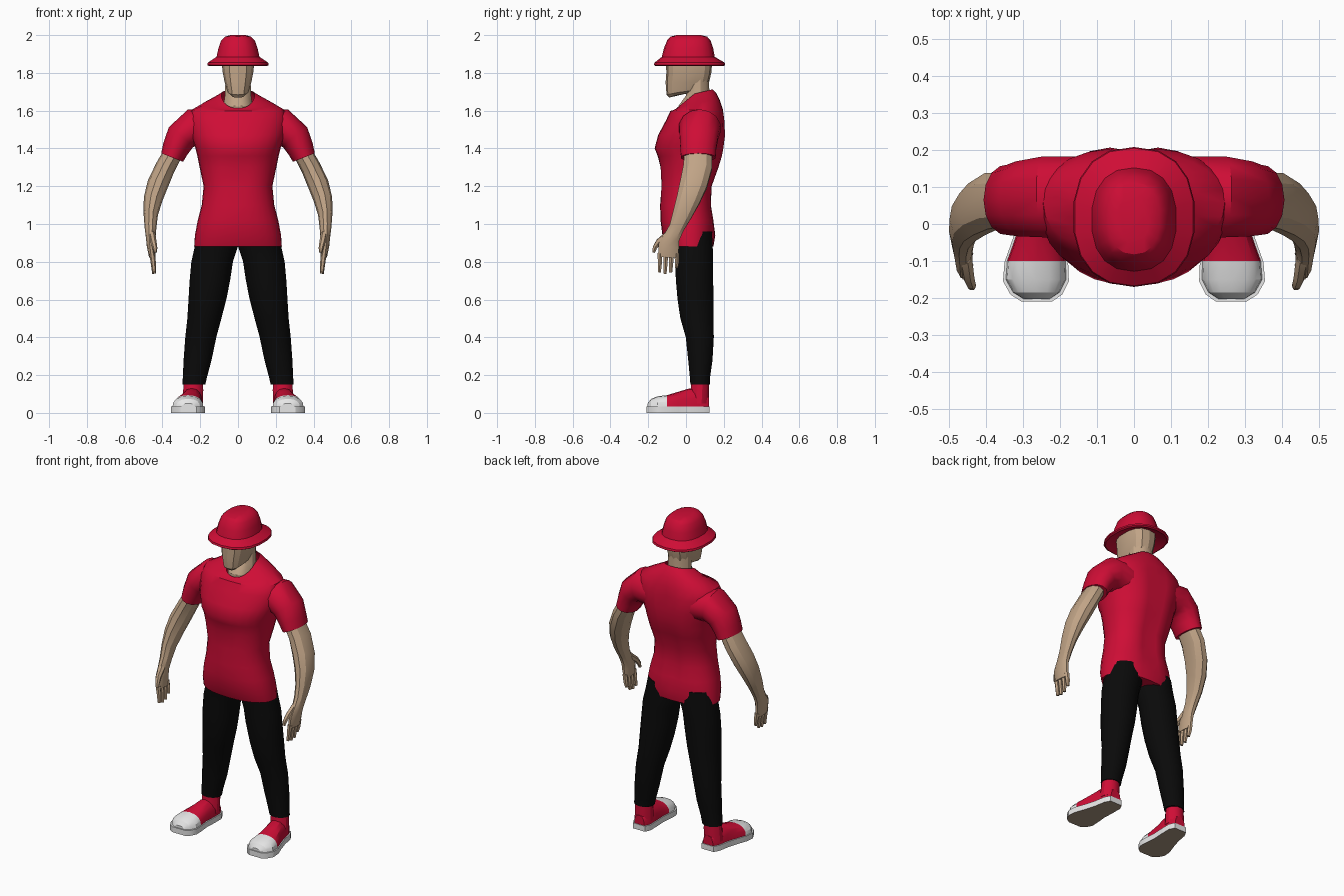
import bpy, bmesh, math
from mathutils import Vector


def material(name, rgb):
    m = bpy.data.materials.new(name)
    m.diffuse_color = (*rgb, 1)
    return m


RED = material("red cloth", (0.62, 0.004, 0.036))
BLACK = material("black cloth", (0.003, 0.003, 0.003))
SKIN = material("skin", (0.53, 0.37, 0.24))
WHITE = material("white rubber", (0.8, 0.8, 0.8))
TAN = material("sole tan", (0.40, 0.30, 0.22))


def loft(name, rings, mats, angle=30, rule=None, cap=(True, True), closed=True):
    """Skin a list of equal-length rings; rule picks the material of a face."""
    bm = bmesh.new()
    vs = [[bm.verts.new(p) for p in r] for r in rings]
    n = len(vs[0])
    for a, b in zip(vs, vs[1:]):
        for i in range(n if closed else n - 1):
            j = (i + 1) % n
            bm.faces.new((a[i], a[j], b[j], b[i]))
    if cap[0]:
        bm.faces.new(vs[0][::-1])
    if cap[1]:
        bm.faces.new(vs[-1])
    bmesh.ops.recalc_face_normals(bm, faces=bm.faces)
    if rule:
        for f in bm.faces:
            f.material_index = rule(f)
    me = bpy.data.meshes.new(name)
    bm.to_mesh(me)
    bm.free()
    for m in mats:
        me.materials.append(m)
    ob = bpy.data.objects.new(name, me)
    bpy.context.collection.objects.link(ob)
    bpy.ops.object.select_all(action='DESELECT')
    ob.select_set(True)
    bpy.context.view_layer.objects.active = ob
    bpy.ops.object.shade_smooth_by_angle(angle=math.radians(angle))
    return ob


def spow(v, p):
    return math.copysign(abs(v) ** p, v)


def stack(name, rows, n, mat, p=0.9, angle=30, shape=None, cap=(True, True)):
    """Horizontal rings: (z, half width, front y, back y, tilt)."""
    rings = []
    for z, w, f, b, tilt in rows:
        ring = []
        for i in range(n):
            t = 2 * math.pi * (i + 0.5) / n if n % 4 else 2 * math.pi * i / n
            dy = spow(math.sin(t), p) * (b - f) / 2
            v = Vector((spow(math.cos(t), p) * w, (f + b) / 2 + dy,
                        z + tilt * dy * (1 if dy < 0 else 0.3)))
            ring.append(shape(v) if shape else v)
        rings.append(ring)
    return loft(name, rings, [mat], angle, cap=cap)


def tube(name, path, n, mat, side=1, flat=False, angle=30):
    """Rings across a path: (x, y, z, depth radius, width radius)."""
    pts = [Vector(q[:3]) for q in path]
    rings = []
    for i, q in enumerate(path):
        t = (pts[min(i + 1, len(pts) - 1)] - pts[max(i - 1, 0)]).normalized()
        if flat:
            t = Vector((0, 0, -1))
        a = (Vector((0, 1, 0)) - t * t.y).normalized()
        b = t.cross(a)
        ring = []
        for k in range(n):
            u = 2 * math.pi * (k + 0.5) / n
            v = pts[i] + a * math.cos(u) * q[3] + b * math.sin(u) * q[4]
            ring.append((v.x * side, v.y, v.z))
        rings.append(ring)
    return loft(name, rings, [mat], angle)


# Shirt body, with a spine groove and a front crease
def muscles(v):
    mid = math.exp(-(v.x / 0.045) ** 2)
    if v.y > 0.05 and 0.95 < v.z < 1.6:
        v.y -= 0.018 * mid
    elif v.y < 0 and 1.12 < v.z < 1.32:
        v.y += 0.008 * mid
    return v


stack("shirt_body", [
    (0.88, 0.232, -0.10, 0.145, 0), (0.94, 0.228, -0.125, 0.155, 0),
    (1.02, 0.213, -0.135, 0.152, 0), (1.10, 0.192, -0.137, 0.14, 0),
    (1.20, 0.182, -0.135, 0.145, 0), (1.30, 0.203, -0.14, 0.18, 0),
    (1.36, 0.215, -0.15, 0.198, 0), (1.40, 0.225, -0.166, 0.205, 0),
    (1.47, 0.25, -0.148, 0.213, 0), (1.55, 0.265, -0.105, 0.208, 0),
    (1.605, 0.245, -0.083, 0.195, 0.05), (1.645, 0.175, -0.073, 0.178, 0.35),
    (1.675, 0.115, -0.062, 0.158, 0.65), (1.69, 0.088, -0.05, 0.142, 0.8),
], 28, RED, angle=40, shape=muscles, cap=(True, False))

# Neck and head
tube("neck", [(0, 0.045, 1.56, 0.09, 0.08), (0, 0.045, 1.625, 0.088, 0.08),
              (0, 0.062, 1.68, 0.064, 0.072), (0, 0.06, 1.78, 0.064, 0.068)],
     12, SKIN, flat=True)
stack("head", [
    (1.685, 0.036, -0.088, 0.0, 0.35), (1.703, 0.056, -0.103, 0.085, 0.2),
    (1.75, 0.072, -0.108, 0.122, 0), (1.80, 0.082, -0.104, 0.134, 0),
    (1.85, 0.088, -0.106, 0.138, 0), (1.90, 0.085, -0.10, 0.13, 0),
], 14, SKIN, p=0.75, angle=20)

# Brimmed hat
stack("hat", [
    (1.865, 0.09, -0.107, 0.14, 0), (1.836, 0.155, -0.16, 0.198, 0),
    (1.842, 0.165, -0.17, 0.208, 0), (1.854, 0.162, -0.167, 0.205, 0),
    (1.885, 0.115, -0.128, 0.152, 0), (1.93, 0.105, -0.117, 0.144, 0),
    (1.972, 0.09, -0.10, 0.13, 0), (1.992, 0.07, -0.082, 0.112, 0),
    (2.0, 0.04, -0.05, 0.08, 0),
], 18, RED, p=0.85, angle=32)

# Shoe rows: y, centre x, half width, height
SHOE = [(0.122, 0.237, 0.035, 0.09), (0.09, 0.238, 0.052, 0.12),
        (0.02, 0.245, 0.058, 0.13), (-0.04, 0.256, 0.066, 0.112),
        (-0.10, 0.264, 0.08, 0.094), (-0.15, 0.265, 0.083, 0.088),
        (-0.185, 0.264, 0.064, 0.074), (-0.203, 0.263, 0.036, 0.05)]

for side, tag in ((1, "left"), (-1, "right")):
    # Sleeve
    tube(tag + "_sleeve", [
        (0.14, 0.075, 1.50, 0.11, 0.10), (0.24, 0.073, 1.51, 0.112, 0.10),
        (0.302, 0.068, 1.46, 0.104, 0.083), (0.33, 0.065, 1.40, 0.097, 0.071),
        (0.349, 0.065, 1.352, 0.094, 0.062)], 14, RED, side, angle=40)
    # Bare arm down to the palm
    tube(tag + "_arm", [
        (0.33, 0.065, 1.40, 0.075, 0.05), (0.385, 0.062, 1.30, 0.08, 0.053),
        (0.425, 0.04, 1.21, 0.076, 0.056), (0.450, 0.012, 1.13, 0.066, 0.05),
        (0.462, -0.02, 1.05, 0.054, 0.038), (0.463, -0.05, 0.98, 0.042, 0.031),
        (0.462, -0.075, 0.93, 0.045, 0.026), (0.460, -0.092, 0.885, 0.058, 0.023),
        (0.454, -0.095, 0.825, 0.055, 0.017)], 10, SKIN, side)
    # Fingers and thumb
    for k, tip in enumerate((0.745, 0.737, 0.743, 0.768)):
        y = -0.138 + 0.03 * k
        tube(f"{tag}_finger_{k + 1}", [
            (0.455, y, 0.845, 0.014, 0.015), (0.449, y, 0.80, 0.013, 0.014),
            (0.444, y - 0.003, tip, 0.009, 0.01)], 6, SKIN, side)
    tube(tag + "_thumb", [
        (0.455, -0.095, 0.945, 0.02, 0.018), (0.447, -0.145, 0.905, 0.017, 0.016),
        (0.44, -0.165, 0.875, 0.013, 0.013), (0.437, -0.172, 0.85, 0.008, 0.009)],
        6, SKIN, side)
    # Trouser leg
    tube(tag + "_trouser_leg", [
        (0.11, 0.03, 0.96, 0.11, 0.105), (0.115, 0.04, 0.88, 0.104, 0.114),
        (0.137, 0.043, 0.80, 0.103, 0.11), (0.149, 0.045, 0.70, 0.101, 0.107),
        (0.162, 0.051, 0.60, 0.098, 0.10), (0.178, 0.058, 0.50, 0.09, 0.09),
        (0.197, 0.073, 0.40, 0.076, 0.082), (0.214, 0.076, 0.28, 0.066, 0.074),
        (0.228, 0.074, 0.19, 0.055, 0.064), (0.234, 0.075, 0.15, 0.053, 0.061)],
        14, BLACK, side, flat=True, angle=40)
    # Shoe ankle
    tube(tag + "_shoe_ankle", [
        (0.236, 0.075, 0.17, 0.048, 0.052), (0.237, 0.073, 0.12, 0.05, 0.055),
        (0.24, 0.068, 0.05, 0.055, 0.056)], 12, RED, side, flat=True)
    # Shoe upper: arches along the foot, with a white toe cap
    arches = []
    for y, cx, w, h in SHOE:
        arches.append([(side * (cx + w * spow(math.cos(math.pi * i / 8), 0.85)), y,
                        0.025 + (h - 0.025) * abs(math.sin(math.pi * i / 8)) ** 0.75)
                       for i in range(9)])
    loft(tag + "_shoe_upper", arches, [RED, WHITE], 28,
         rule=lambda f: int(f.calc_center_median().y < -0.1))
    # Rubber sole with a tan underside
    edge = [(cx + w + 0.006, y) for y, cx, w, h in SHOE]
    edge += [(cx - w - 0.006, y) for y, cx, w, h in reversed(SHOE)]
    loft(tag + "_sole", [[(side * x, y * 1.03, z) for x, y in edge] for z in (0, 0.034)],
         [WHITE, TAN], 30, rule=lambda f: int(f.normal.z < -0.5))
